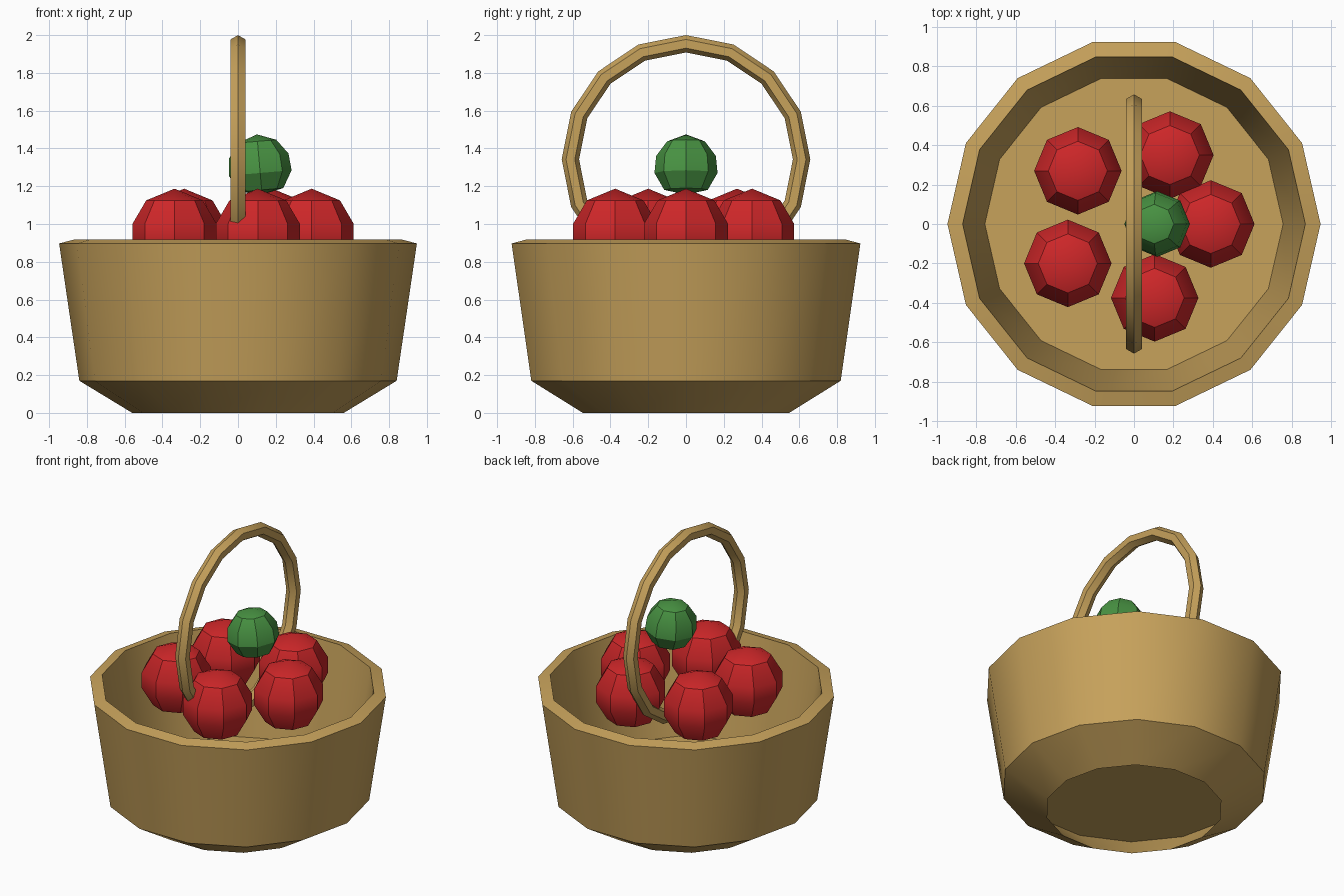
import bpy, bmesh, math
from mathutils import Matrix, Vector

cube = bpy.data.objects.get("Cube")
if cube:
    bpy.data.objects.remove(cube, do_unlink=True)


def material(name, color):
    m = bpy.data.materials.new(name)
    m.use_nodes = True
    m.diffuse_color = (*color, 1)
    bsdf = next(n for n in m.node_tree.nodes if n.type == 'BSDF_PRINCIPLED')
    bsdf.inputs["Base Color"].default_value = (*color, 1)
    return m


wicker = material("wicker tan", (0.57, 0.36, 0.105))
red = material("fruit red", (0.62, 0.02, 0.022))
green = material("fruit green", (0.065, 0.29, 0.055))


def finish(bm, name, mat, location=(0, 0, 0)):
    bmesh.ops.recalc_face_normals(bm, faces=bm.faces)
    mesh = bpy.data.meshes.new(name)
    bm.to_mesh(mesh)
    bm.free()
    mesh.materials.append(mat)
    ob = bpy.data.objects.new(name, mesh)
    ob.location = location
    bpy.context.collection.objects.link(ob)
    bpy.ops.object.select_all(action='DESELECT')
    ob.select_set(True)
    bpy.context.view_layer.objects.active = ob
    bpy.ops.object.shade_smooth_by_angle(angle=math.radians(30))
    return ob


def lathe(profile, sides):
    """Revolve (radius, z) points about z; a zero radius becomes a pole."""
    bm = bmesh.new()
    rings = []
    for r, z in profile:
        count = sides if r else 1
        rings.append([bm.verts.new((r * math.cos(math.tau * i / sides),
                                    r * math.sin(math.tau * i / sides), z))
                      for i in range(count)])
    for a, b in zip(rings, rings[1:]):
        for i in range(sides):
            j = (i + 1) % sides
            corners = [a[i % len(a)], a[j % len(a)], b[j % len(b)], b[i % len(b)]]
            bm.faces.new(list(dict.fromkeys(corners)))
    return bm


# Basket: hollow flared foot, outer wall, rim, inner wall and thin floor
finish(lathe([(0, 0.193), (0.75, 0.193), (0.56, 0), (0.84, 0.17), (0.947, 0.897),
              (0.87, 0.917), (0.757, 0.2), (0, 0.2)], 14), "basket", wicker)

# Handle: full hexagonal hoop standing in the y-z plane
bm = bmesh.new()
SEGMENTS, SIDES = 16, 6
hoop = []
for i in range(SEGMENTS):
    turn = Matrix.Rotation(math.tau * i / SEGMENTS, 4, 'X')
    hoop.append([])
    for k in range(SIDES):
        a = math.tau * k / SIDES
        point = Vector((0.046 * math.sin(a), 0, 0.612 + 0.046 * math.cos(a)))
        hoop[-1].append(bm.verts.new(turn @ point))
for i in range(SEGMENTS):
    n = (i + 1) % SEGMENTS
    for k in range(SIDES):
        j = (k + 1) % SIDES
        bm.faces.new((hoop[i][k], hoop[i][j], hoop[n][j], hoop[n][k]))
finish(bm, "handle", wicker, (0, 0, 1.342))

# Red fruits gathered inside the basket
fruit = [(0, -0.24), (0.15, -0.178), (0.222, -0.055),
         (0.222, 0.055), (0.15, 0.178), (0, 0.24)]
for n, (x, y) in enumerate([(0.182, 0.35), (0.39, 0), (0.105, -0.375),
                            (-0.336, -0.2), (-0.285, 0.27)]):
    finish(lathe(fruit, 8), f"red_fruit_{n + 1}", red, (x, y, 0.947))

# Green fruit resting on top, leaning slightly, with a blunt tip
bm = lathe([(0, -0.155), (0.115, -0.13), (0.167, -0.04),
            (0.158, 0.05), (0.1, 0.128), (0, 0.165)], 8)
bm.transform(Matrix.Rotation(math.radians(-5), 4, 'Y'))
finish(bm, "green_fruit", green, (0.114, 0, 1.31))
